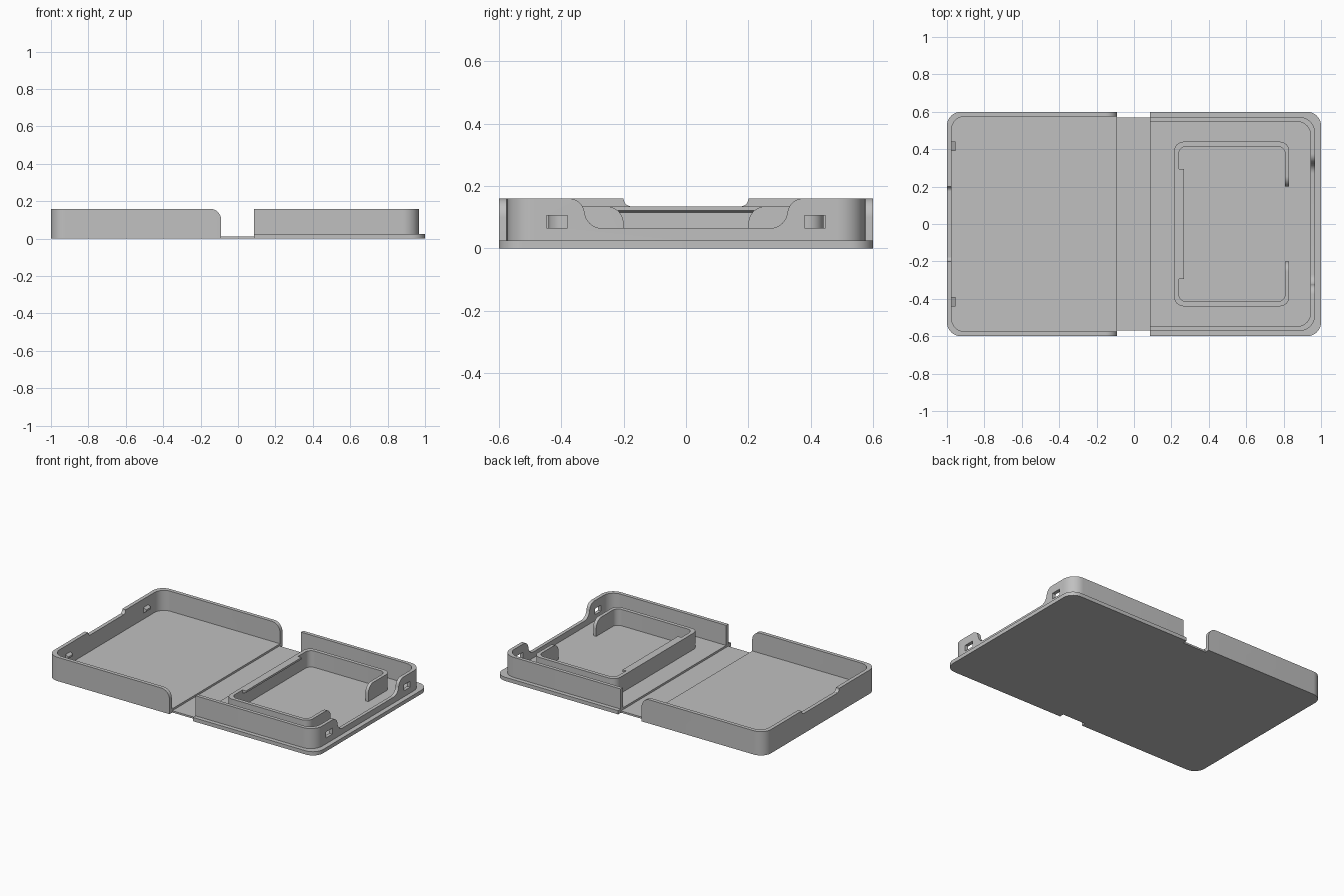
import bpy, bmesh, math

if "Cube" in bpy.data.objects:
    bpy.data.objects.remove(bpy.data.objects["Cube"])

grey = bpy.data.materials.new("plain grey")
grey.diffuse_color = (0.53, 0.53, 0.53, 1)
grey.use_nodes = True
grey.node_tree.nodes["Principled BSDF"].inputs["Base Color"].default_value = grey.diffuse_color


def arc(cx, cy, r, a0, a1, n=10):
    """Points on an arc, angles in degrees."""
    return [(cx + r * math.cos(math.radians(a0 + (a1 - a0) * i / n)),
             cy + r * math.sin(math.radians(a0 + (a1 - a0) * i / n))) for i in range(n + 1)]


def slab(x0, x1, y, left=0, right=0):
    """Rectangle outline, symmetric in y, with optional corner radii per end."""
    def corner(cx, cy, sx, sy, r, a):
        return arc(cx - sx * r, cy - sy * r, r, a, a + 90) if r else [(cx, cy)]
    return (corner(x1, y, 1, 1, right, 0) + corner(x0, y, -1, 1, left, 90)
            + corner(x0, -y, -1, -1, left, 180) + corner(x1, -y, 1, -1, right, 270))


def prism(name, pts, lo, hi, axis="z"):
    """Extrude an outline along an axis (outline is xy, xz or yz)."""
    place = {"z": lambda a, b, c: (a, b, c),
             "y": lambda a, b, c: (a, c, b),
             "x": lambda a, b, c: (c, a, b)}[axis]
    bm = bmesh.new()
    low = [bm.verts.new(place(a, b, lo)) for a, b in pts]
    high = [bm.verts.new(place(a, b, hi)) for a, b in pts]
    bm.faces.new(low)
    bm.faces.new(high)
    for i in range(len(pts)):
        j = (i + 1) % len(pts)
        bm.faces.new((low[i], low[j], high[j], high[i]))
    bmesh.ops.recalc_face_normals(bm, faces=bm.faces)
    mesh = bpy.data.meshes.new(name)
    bm.to_mesh(mesh)
    bm.free()
    mesh.materials.append(grey)
    ob = bpy.data.objects.new(name, mesh)
    bpy.context.collection.objects.link(ob)
    return ob


def cut(ob, *cutters):
    """Subtract the cutters and remove them."""
    for c in cutters:
        mod = ob.modifiers.new("cut", "BOOLEAN")
        mod.operation, mod.solver, mod.object = "DIFFERENCE", "EXACT", c
        bpy.context.view_layer.update()
        deps = bpy.context.evaluated_depsgraph_get()
        mesh = bpy.data.meshes.new_from_object(ob.evaluated_get(deps))
        ob.modifiers.clear()
        ob.data = mesh
        bpy.data.objects.remove(c)


def notch(half, x0, x1):
    """Cutter across a wall, from the right half of its yz profile."""
    pts = half + [(-y, z) for y, z in reversed(half)]
    return prism("notch_cutter", pts, x0, x1, "x")


FLOOR, TOP = 0.025, 0.16

# Lid tray: hollow shell, open at the hinge end
lid = prism("lid_tray", slab(-1, -0.09, 0.6, left=0.075), 0, TOP)
round_end = arc(-0.15, 0.10, 0.06, 90, 0) + [(-0.05, 0.10), (-0.05, 0.2), (-0.15, 0.2)]
cut(lid,
    prism("cavity", slab(-0.975, 0, 0.575, left=0.07), FLOOR, 0.3),
    prism("end_rounding", round_end, -0.7, 0.7, "y"),
    notch([(0.18, 0.135)] + arc(0.175, TOP, 0.025, -78, 0, 6) + [(0.2, 0.2)], -1.1, -0.9))

# Snap nubs inside the lid wall
for s, side in ((1, "back"), (-1, "front")):
    nub = [(-0.978, 0.065), (-0.955, 0.08), (-0.955, 0.092), (-0.978, 0.105)]
    prism(side + "_snap_nub", nub, *sorted((s * 0.39, s * 0.44)), "y")

# Thin flexible hinge
prism("hinge_strip", slab(-0.091, 0.086, 0.57), 0, 0.012)

# Base plate with a ledge around the wall
prism("base_plate", slab(0.085, 1, 0.6, right=0.075), 0, FLOOR)

# Base wall with a deep access notch and snap slots
wall = prism("base_wall", slab(0.085, 0.968, 0.572, right=0.085), FLOOR, TOP)
deep = arc(0.27, 0.12, 0.055, -90, 0) + arc(0.375, 0.11, 0.05, 180, 90) + [(0.375, 0.2)]
cut(wall,
    prism("cavity", slab(0, 0.945, 0.548, right=0.075), 0, 0.3),
    notch(deep, 0.9, 1.0),
    *[prism("slot", [(s * 0.38, 0.065), (s * 0.447, 0.065),
                     (s * 0.447, 0.105), (s * 0.38, 0.105)], 0.9, 1.0, "x")
      for s in (1, -1)])

# Inner holder frame with an open end
holder = prism("holder_frame", slab(0.215, 0.83, 0.44, 0.05, 0.05), FLOOR, 0.135)
gap = [(0.2, 0.0)] + arc(0.255, 0.08, 0.055, 180, 90) + [(0.255, 0.2)]
cut(holder,
    prism("cavity", slab(0.24, 0.808, 0.415, 0.04, 0.04), 0, 0.3),
    notch(gap, 0.7, 0.9))

# Retaining lip along the closed end of the holder
lip = [(0.238, 0.115), (0.266, 0.122), (0.266, 0.135), (0.238, 0.135)]
prism("holder_lip", lip, -0.295, 0.295, "y")

# Smooth the rounded corners, keep the edges crisp
bpy.ops.object.select_all(action="SELECT")
bpy.context.view_layer.objects.active = lid
bpy.ops.object.shade_smooth_by_angle(angle=math.radians(30))
